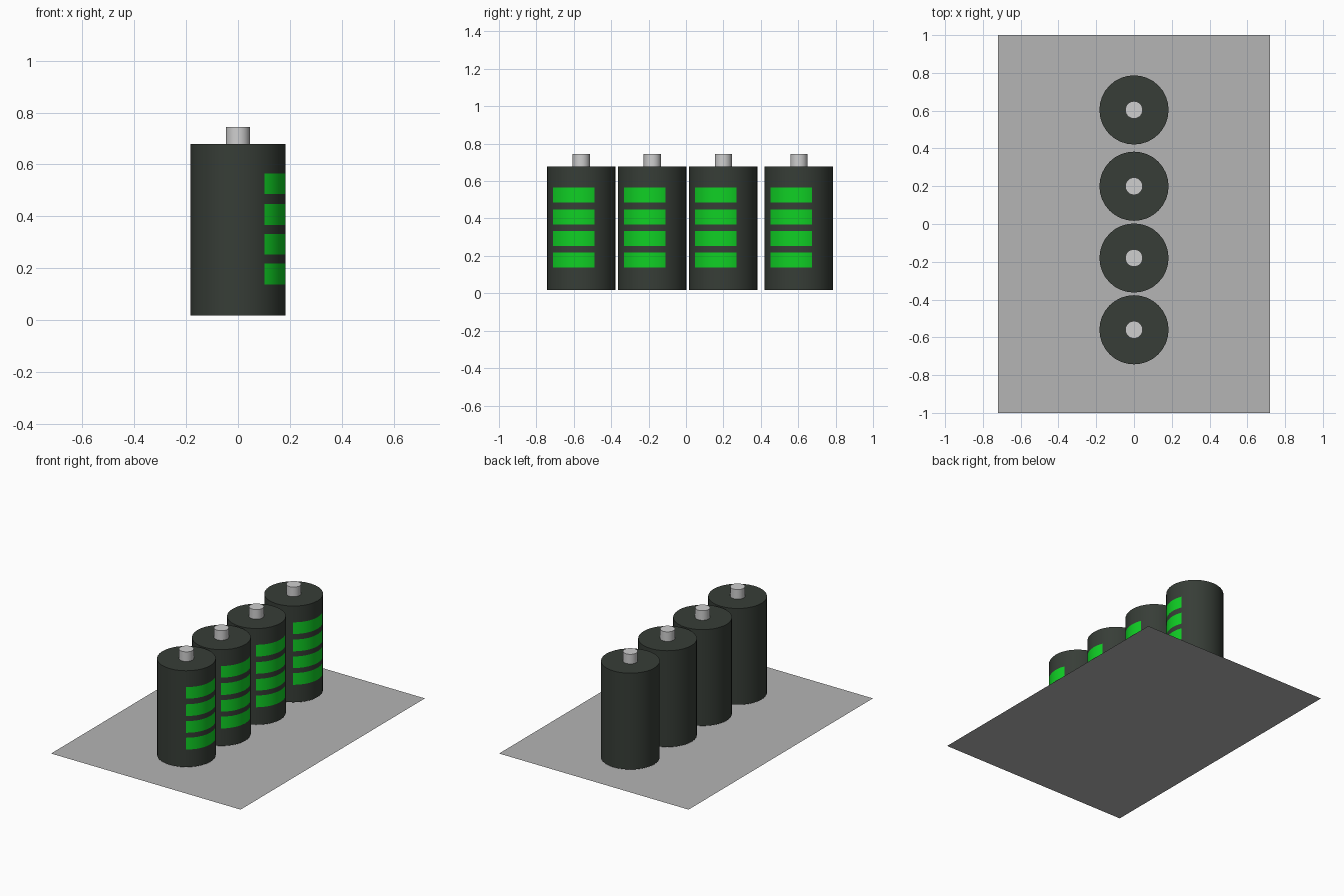
import bpy, bmesh, math

if "Cube" in bpy.data.objects:
    bpy.data.objects.remove(bpy.data.objects["Cube"])

def material(name, rgb):
    m = bpy.data.materials.new(name)
    m.diffuse_color = (*rgb, 1)
    m.use_nodes = True
    m.node_tree.nodes["Principled BSDF"].inputs["Base Color"].default_value = m.diffuse_color
    return m

DARK = material("dark casing", (0.038, 0.047, 0.038))
GREEN = material("charge green", (0.005, 0.63, 0.018))
METAL = material("terminal metal", (0.62, 0.62, 0.62))
GREY = material("base grey", (0.46, 0.46, 0.46))

SIDES = 32
BANDS = [(0.137, 0.218), (0.252, 0.332), (0.367, 0.448), (0.486, 0.566)]

def stacked_cylinder(name, radius, heights, y, mats, green_rule=None):
    """Capped cylinder with a ring of vertices at every height."""
    bm = bmesh.new()
    rings = []
    for z in heights:
        rings.append([bm.verts.new((radius * math.cos(2 * math.pi * i / SIDES),
                                    radius * math.sin(2 * math.pi * i / SIDES), z))
                      for i in range(SIDES)])
    bm.faces.new(rings[0][::-1])
    bm.faces.new(rings[-1])
    for k in range(len(rings) - 1):
        a, b = rings[k], rings[k + 1]
        for i in range(SIDES):
            j = (i + 1) % SIDES
            f = bm.faces.new((a[i], a[j], b[j], b[i]))
            if green_rule and green_rule(k, i):
                f.material_index = 1
    mesh = bpy.data.meshes.new(name)
    bm.to_mesh(mesh)
    bm.free()
    for m in mats:
        mesh.materials.append(m)
    ob = bpy.data.objects.new(name, mesh)
    ob.location.y = y
    bpy.context.collection.objects.link(ob)
    bpy.ops.object.select_all(action='DESELECT')
    ob.select_set(True)
    bpy.context.view_layer.objects.active = ob
    bpy.ops.object.shade_smooth_by_angle(angle=math.radians(30))
    return ob

# flat base sheet
bpy.ops.mesh.primitive_plane_add(size=2)
base = bpy.context.object
base.name = "base_sheet"
base.scale = (0.72, 1, 1)
base.data.materials.append(GREY)

# casing rings: bottom, band edges, top
levels = [0.017] + [z for band in BANDS for z in band] + [0.678]

def is_charge_bar(row, column):
    # odd rows are bands; they span 7 sides from -56.25 to 22.5 degrees
    return row % 2 == 1 and (column + 5) % SIDES < 7

# four batteries in a row
for n, y in enumerate((-0.56, -0.18, 0.20, 0.604), 1):
    stacked_cylinder(f"battery_casing_{n}", 0.183, levels, y, (DARK, GREEN), is_charge_bar)
    stacked_cylinder(f"battery_terminal_{n}", 0.046, [0.67, 0.744], y, (METAL,))
